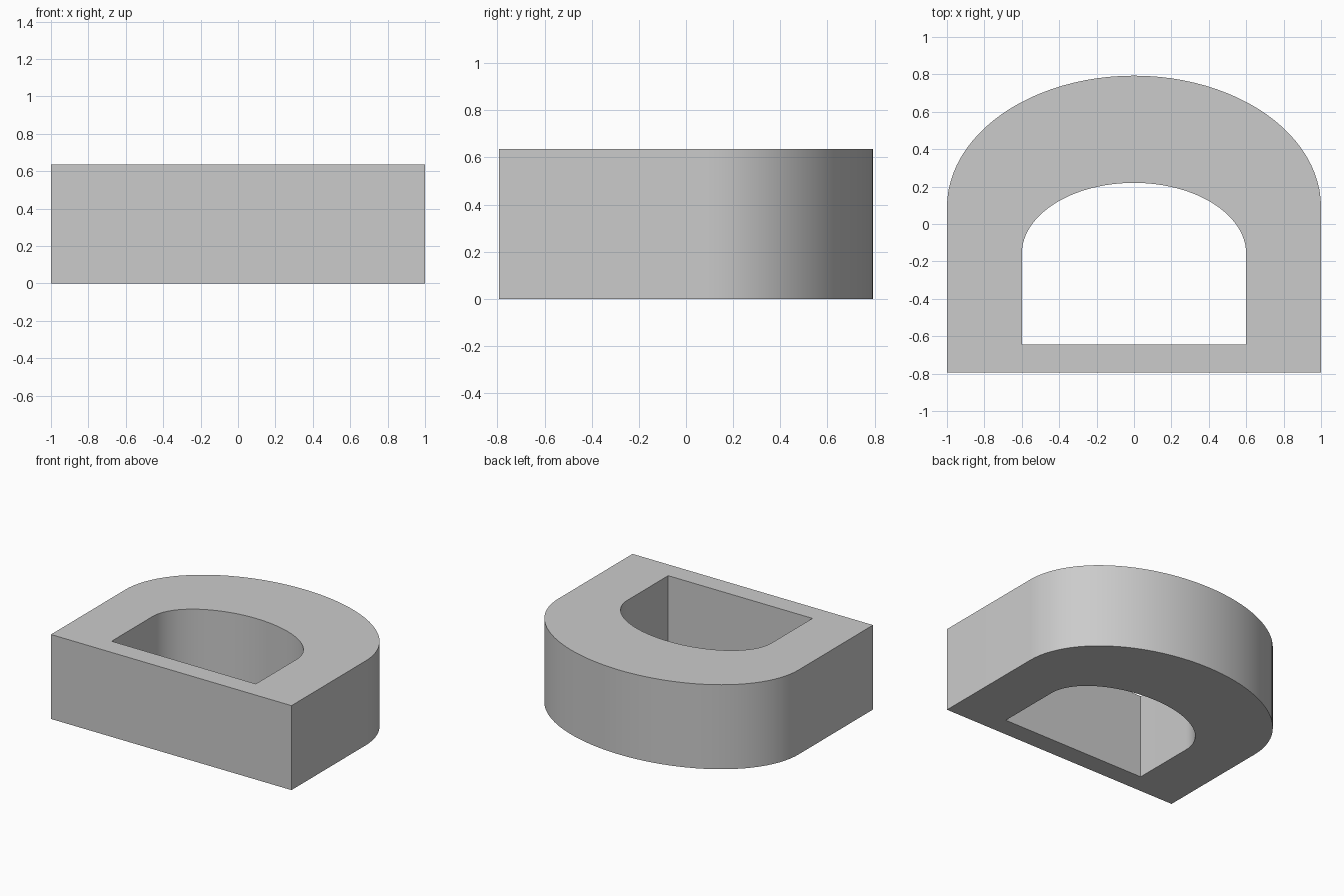
import bpy, bmesh, math

cube = bpy.data.objects.get("Cube")
if cube:
    bpy.data.objects.remove(cube, do_unlink=True)

HEIGHT = 0.635
SEGMENTS = 48

grey = bpy.data.materials.new("light_grey")
grey.use_nodes = True
colour = (0.6, 0.6, 0.6, 1)
grey.diffuse_color = colour
grey.node_tree.nodes["Principled BSDF"].inputs["Base Color"].default_value = colour


def arch_loop(bm, half_width, front, spring, back):
    """Straight front and sides closed by a half ellipse at the back."""
    points = [(-half_width, front), (half_width, front)]
    for i in range(SEGMENTS + 1):
        a = math.pi * i / SEGMENTS
        points.append((half_width * math.cos(a), spring + (back - spring) * math.sin(a)))
    return [bm.verts.new((x, y, 0)) for x, y in points]


# Ring between the outer and inner arch outlines
bm = bmesh.new()
outer = arch_loop(bm, 1.0, -0.793, 0.09, 0.793)
inner = arch_loop(bm, 0.6, -0.645, -0.16, 0.22)
count = len(outer)
for i in range(count):
    j = (i + 1) % count
    bm.faces.new((outer[i], outer[j], inner[j], inner[i]))

# Raise the ring into a solid with a through opening
raised = bmesh.ops.extrude_face_region(bm, geom=bm.faces[:])["geom"]
bmesh.ops.translate(bm, vec=(0, 0, HEIGHT),
                    verts=[g for g in raised if isinstance(g, bmesh.types.BMVert)])
bmesh.ops.recalc_face_normals(bm, faces=bm.faces[:])

mesh = bpy.data.meshes.new("arched_frame")
bm.to_mesh(mesh)
bm.free()
mesh.materials.append(grey)
frame = bpy.data.objects.new("arched_frame", mesh)
bpy.context.collection.objects.link(frame)

# Smooth curved walls, crisp rims and corners
bpy.ops.object.select_all(action="DESELECT")
frame.select_set(True)
bpy.context.view_layer.objects.active = frame
bpy.ops.object.shade_smooth_by_angle(angle=math.radians(30))
